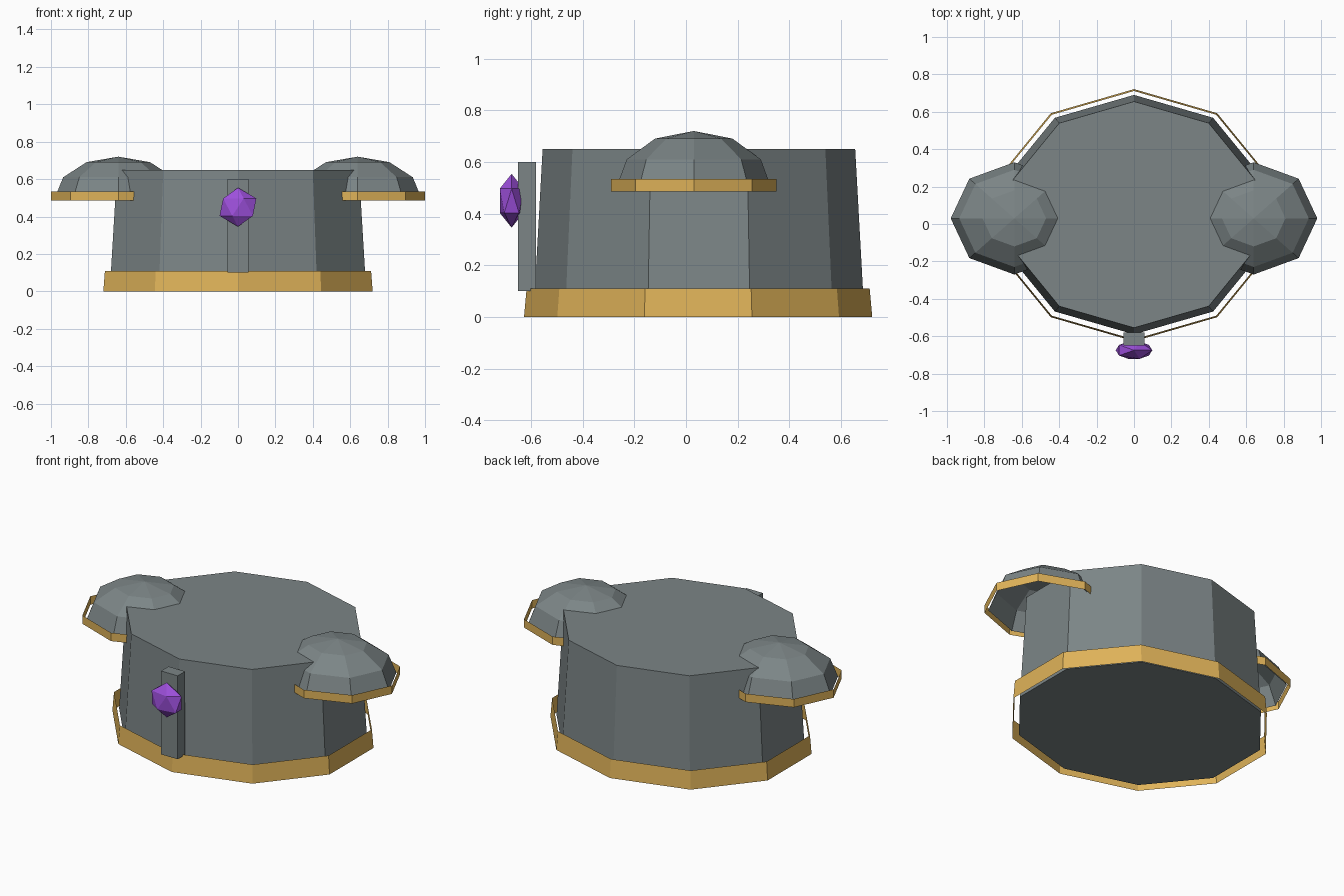
import bpy, bmesh, math

if "Cube" in bpy.data.objects:
    bpy.data.objects.remove(bpy.data.objects["Cube"])


def material(name, rgb):
    m = bpy.data.materials.new(name)
    m.diffuse_color = (*rgb, 1)
    m.use_nodes = True
    m.node_tree.nodes["Principled BSDF"].inputs["Base Color"].default_value = m.diffuse_color
    return m


STEEL = material("grey steel", (0.20, 0.235, 0.24))
GOLD = material("gold trim", (0.74, 0.45, 0.10))
PURPLE = material("purple gem", (0.34, 0.08, 0.72))


def finish(name, bm, mat):
    bmesh.ops.recalc_face_normals(bm, faces=bm.faces)
    me = bpy.data.meshes.new(name)
    bm.to_mesh(me)
    bm.free()
    me.materials.append(mat)
    ob = bpy.data.objects.new(name, me)
    bpy.context.collection.objects.link(ob)
    return ob


def loft(name, mat, sides, start, centre, levels, caps=False):
    """Stack of elliptical rings (rx, ry, z); a zero radius closes to a point."""
    bm = bmesh.new()
    rings = []
    for rx, ry, z in levels:
        if rx == 0:
            rings.append([bm.verts.new((centre[0], centre[1], z))] * sides)
            continue
        angles = [start + 2 * math.pi * i / sides for i in range(sides)]
        rings.append([bm.verts.new((centre[0] + rx * math.cos(a),
                                    centre[1] + ry * math.sin(a), z)) for a in angles])
    for lo, hi in zip(rings, rings[1:]):
        for i in range(sides):
            j = (i + 1) % sides
            quad = [lo[i], lo[j], hi[j], hi[i]]
            bm.faces.new(list(dict.fromkeys(quad)))
    if caps:
        bm.faces.new(rings[0][::-1])
        bm.faces.new(rings[-1])
    return finish(name, bm, mat)


# Tapered ten-sided torso and the loose open gold band round its foot
up = math.pi / 2
loft("torso", STEEL, 10, up, (0, 0.05),
     [(0.72, 0.64, 0.015), (0.68, 0.605, 0.65)], caps=True)
loft("waist_band", GOLD, 10, up, (0, 0.047),
     [(0.757, 0.674, 0.0), (0.748, 0.664, 0.11)])

# Open domed shoulder plates with a thin gold rim
for side, x in (("left", -0.64), ("right", 0.64)):
    dome = []
    for deg in (0, 30, 60):
        c, s = math.cos(math.radians(deg)), math.sin(math.radians(deg))
        dome.append((0.34 * c, 0.30 * c, 0.50 + 0.22 * s))
    dome.append((0, 0, 0.72))
    loft(side + "_shoulder_plate", STEEL, 8, 0, (x, 0.03), dome)
    loft(side + "_shoulder_rim", GOLD, 8, 0, (x, 0.03),
         [(0.36, 0.32, 0.485), (0.36, 0.32, 0.535)])

# Upright ridge on the front
bm = bmesh.new()
bmesh.ops.create_cube(bm, size=1)
bmesh.ops.scale(bm, vec=(0.11, 0.07, 0.50), verts=bm.verts)
bmesh.ops.translate(bm, vec=(0, -0.615, 0.35), verts=bm.verts)
finish("front_ridge", bm, STEEL)

# Flattened faceted gem
bm = bmesh.new()
bmesh.ops.create_icosphere(bm, subdivisions=1, radius=1)
bmesh.ops.scale(bm, vec=(0.11, 0.054, 0.104), verts=bm.verts)
bmesh.ops.translate(bm, vec=(0, -0.675, 0.45), verts=bm.verts)
finish("chest_gem", bm, PURPLE)
